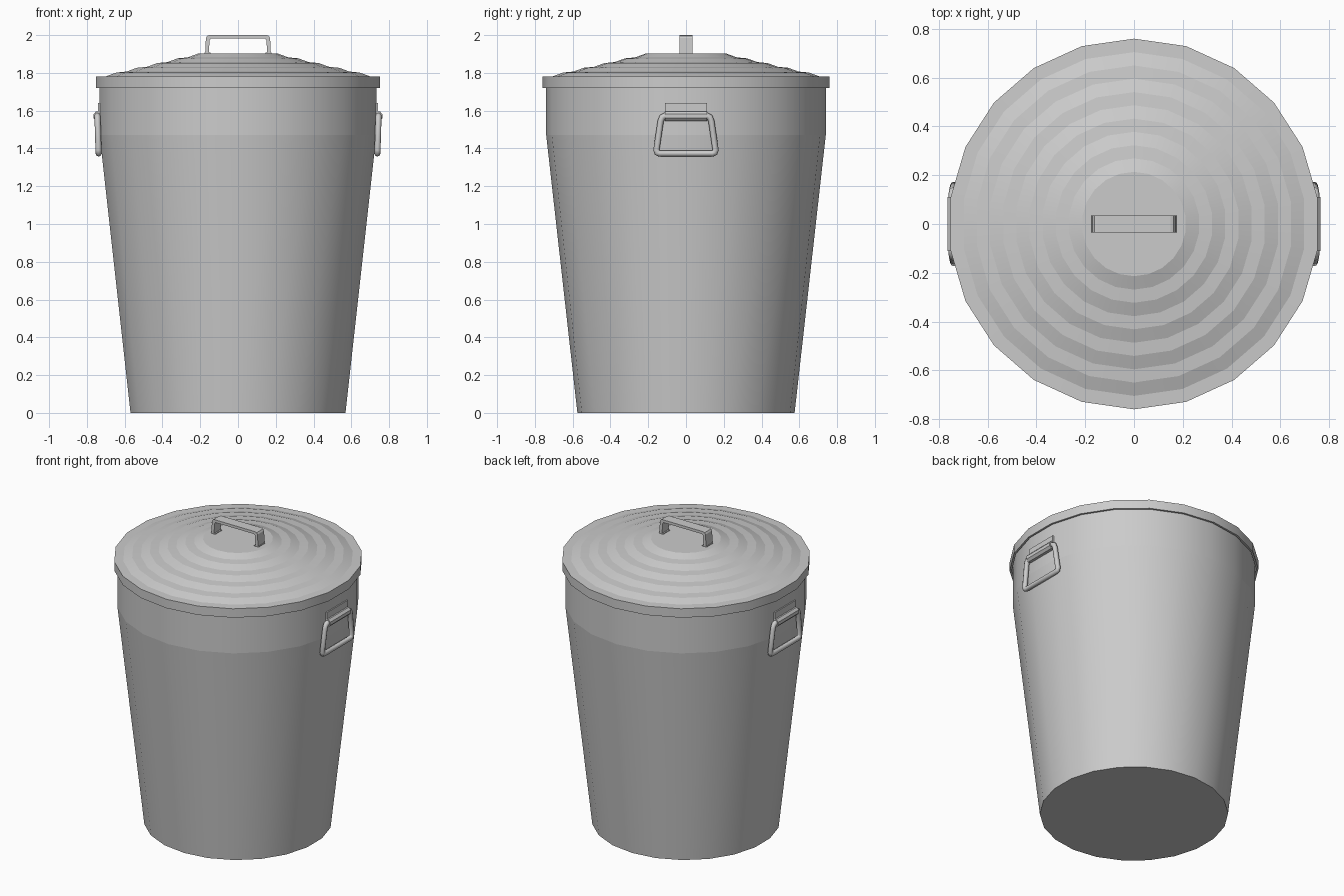
import bpy, bmesh, math
from mathutils import Vector

if "Cube" in bpy.data.objects:
    bpy.data.objects.remove(bpy.data.objects["Cube"])

SIDES = 22


def finish(bm, name):
    bmesh.ops.recalc_face_normals(bm, faces=bm.faces)
    me = bpy.data.meshes.new(name)
    bm.to_mesh(me)
    bm.free()
    ob = bpy.data.objects.new(name, me)
    bpy.context.collection.objects.link(ob)
    return ob


def lathe(name, profile, cap_start=False, cap_end=False):
    """Spin (r, z) points round z: smooth around, crisp between rings."""
    bm = bmesh.new()
    rings = []
    for r, z in profile:
        angles = [math.pi / 2 + 2 * math.pi * i / SIDES for i in range(SIDES)]
        rings.append([bm.verts.new((r * math.cos(a), r * math.sin(a), z)) for a in angles])
    for a, b in zip(rings, rings[1:]):
        for i in range(SIDES):
            j = (i + 1) % SIDES
            bm.faces.new((a[i], a[j], b[j], b[i])).smooth = True
    if cap_start:
        bm.faces.new(rings[0])
    if cap_end:
        bm.faces.new(rings[-1])
    for e in bm.edges:
        if abs(e.verts[0].co.z - e.verts[1].co.z) < 1e-5:
            e.smooth = False
    return finish(bm, name)


def sweep(name, path, radius, sides=8):
    """Round tube along a closed path lying roughly in the yz plane."""
    bm = bmesh.new()
    pts = [Vector(p) for p in path]
    n = len(pts)
    rings = []
    for k, p in enumerate(pts):
        d0 = (p - pts[k - 1]).normalized()
        d1 = (pts[(k + 1) % n] - p).normalized()
        t = (d0 + d1).normalized()
        side = t.cross(Vector((1, 0, 0))).normalized()
        out = side.cross(t)
        miter = 1 / max(0.5, t.dot(d1))
        rings.append([bm.verts.new(p + radius * (side * miter * math.cos(a) + out * math.sin(a)))
                      for a in (2 * math.pi * i / sides for i in range(sides))])
    for k in range(n):
        a, b = rings[k], rings[(k + 1) % n]
        for i in range(sides):
            j = (i + 1) % sides
            bm.faces.new((a[i], a[j], b[j], b[i])).smooth = True
    return finish(bm, name)


def extrude_y(name, outline, half):
    """Extrude a closed (x, z) outline from -half to +half in y."""
    bm = bmesh.new()
    f = bm.faces.new([bm.verts.new((x, -half, z)) for x, z in outline])
    ext = bmesh.ops.extrude_face_region(bm, geom=[f])
    verts = [v for v in ext["geom"] if isinstance(v, bmesh.types.BMVert)]
    bmesh.ops.translate(bm, verts=verts, vec=(0, 2 * half, 0))
    return finish(bm, name)


# Tapered bin body with straight upper band
lathe("bin_body", [(0.575, 0), (0.74, 1.47), (0.74, 1.765)], cap_start=True)

# Lid: rim, then five ribbed steps up to the flat centre
lid = [(0.74, 1.77), (0.747, 1.72), (0.76, 1.72), (0.76, 1.78), (0.705, 1.782)]
r, z = 0.705, 1.782
for step in range(5):
    r, z = r - 0.055, z + 0.02
    lid.append((r, z))
    if step < 4:
        r, z = r - 0.054, z + 0.005
        lid.append((r, z))
lathe("lid", lid, cap_end=True)

# Strap handle on the lid
outer = [(0.174, 1.90), (0.17, 1.985), (0.163, 1.996), (0.15, 2.0)]
inner = [(0.154, 1.90), (0.151, 1.974), (0.143, 1.982)]
mirror = lambda pts: [(-x, h) for x, h in pts]
extrude_y("lid_handle", outer + mirror(outer)[::-1] + mirror(inner) + inner[::-1], 0.035)
for s, side in ((1, "right"), (-1, "left")):
    x0, x1 = s * 0.145, s * 0.178
    extrude_y("lid_handle_foot_" + side, [(x0, 1.90), (x1, 1.90), (x1, 1.907), (x0, 1.907)], 0.035)

# Side handles: swinging bail, rolled clip and mounting plate
half = [(0.14, 1.373), (0.152, 1.378), (0.157, 1.392), (0.134, 1.545), (0.126, 1.565), (0.11, 1.573)]
loop = half + [(-y, h) for y, h in half[::-1]]
for s, side in ((1, "right"), (-1, "left")):
    sweep("bail_" + side, [(s * (0.738 + (h - 1.37) * 0.03), y, h) for y, h in loop], 0.016)
    roll = [(s * (0.741 + 0.026 * math.cos(a)), 1.571 + 0.028 * math.sin(a))
            for a in (2 * math.pi * (i + 0.5) / 8 for i in range(8))]
    extrude_y("clip_roll_" + side, roll, 0.11)
    p0, p1 = s * 0.725, s * 0.741
    extrude_y("clip_plate_" + side, [(p0, 1.55), (p1, 1.55), (p1, 1.64), (p0, 1.64)], 0.11)
